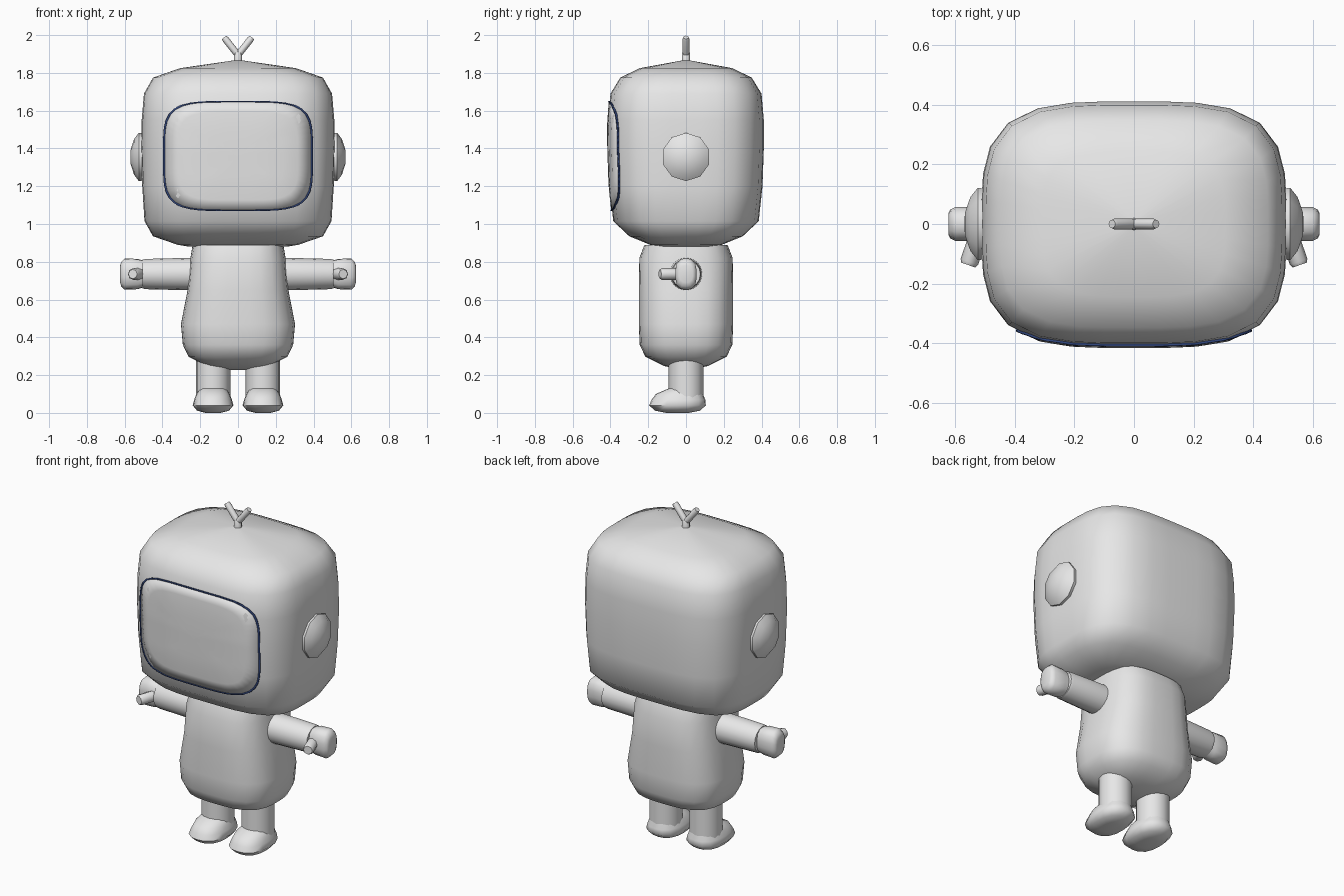
import bpy, bmesh, math
from mathutils import Vector, Matrix
from mathutils.bvhtree import BVHTree

if "Cube" in bpy.data.objects:
    bpy.data.objects.remove(bpy.data.objects["Cube"])


def material(name, color):
    m = bpy.data.materials.new(name)
    m.use_nodes = True
    m.diffuse_color = (*color, 1)
    m.node_tree.nodes["Principled BSDF"].inputs["Base Color"].default_value = (*color, 1)
    return m


GREY = material("light grey", (0.8, 0.8, 0.8))
NAVY = material("navy blue", (0.03, 0.06, 0.2))


def finish(name, bm, mat=GREY, angle=55):
    bmesh.ops.recalc_face_normals(bm, faces=bm.faces)
    mesh = bpy.data.meshes.new(name)
    bm.to_mesh(mesh)
    bm.free()
    mesh.materials.append(mat)
    obj = bpy.data.objects.new(name, mesh)
    bpy.context.collection.objects.link(obj)
    bpy.ops.object.select_all(action='DESELECT')
    obj.select_set(True)
    bpy.context.view_layer.objects.active = obj
    bpy.ops.object.shade_smooth_by_angle(angle=math.radians(angle))
    return obj


def superellipse(rx, ry, n, sides):
    """Rounded rectangle outline; n = 2 is an ellipse, larger is boxier."""
    pts = []
    for i in range(sides):
        a = 2 * math.pi * i / sides
        c, s = math.cos(a), math.sin(a)
        k = (abs(c) ** n + abs(s) ** n) ** (-1 / n)
        pts.append((rx * c * k, ry * s * k))
    return pts


def loft(name, rings, n=2, sides=16, matrix=Matrix(), angle=55):
    """Skin of (height, rx, ry, y shift) rings; the ends are capped."""
    bm = bmesh.new()
    loops = []
    for h, rx, ry, dy in rings:
        loops.append([bm.verts.new(matrix @ Vector((x, y + dy, h)))
                      for x, y in superellipse(rx, ry, n, sides)])
    for a, b in zip(loops, loops[1:]):
        for i in range(sides):
            j = (i + 1) % sides
            bm.faces.new((a[i], a[j], b[j], b[i]))
    for end in (loops[0], loops[-1]):
        bm.faces.new(end)
    return finish(name, bm, angle=angle)


def rod(name, start, end, r, sides=8):
    start, end = Vector(start), Vector(end)
    d = end - start
    m = Matrix.Translation(start) @ d.to_track_quat('Z', 'Y').to_matrix().to_4x4()
    rings = [(0, r, r, 0), (d.length * 0.9, r, r, 0), (d.length, r * 0.8, r * 0.8, 0)]
    return loft(name, rings, 2, sides, m)


# Head: boxy, with a low peaked crown
head = loft("head", [
    (0.88, 0.26, 0.14, 0), (0.89, 0.32, 0.19, 0), (0.935, 0.45, 0.30, 0),
    (1.015, 0.495, 0.385, 0), (1.2, 0.507, 0.405, 0), (1.4, 0.513, 0.412, 0),
    (1.55, 0.51, 0.412, 0), (1.69, 0.498, 0.40, 0), (1.775, 0.45, 0.348, 0),
    (1.825, 0.307, 0.245, 0), (1.868, 0.01, 0.01, 0)], 3.6, 32)

# Face screen: plate and navy rim wrapped onto the head
bm = bmesh.new()
bm.from_mesh(head.data)
tree = BVHTree.FromBMesh(bm)
bm.free()


def on_head(x, z, lift):
    hit = tree.ray_cast(Vector((x, -1, z)), Vector((0, 1, 0)))[0]
    return Vector((x, hit.y - lift, z))


def screen_part(name, scales, lift, mat, thick):
    bm = bmesh.new()
    sides = 64
    loops = [[bm.verts.new(on_head(x * k, 1.36 + z * k, lift))
              for x, z in superellipse(0.395, 0.291, 4.5, sides)] for k in scales]
    for a, b in zip(loops, loops[1:]):
        for i in range(sides):
            j = (i + 1) % sides
            bm.faces.new((a[i], a[j], b[j], b[i]))
    if scales[-1] < 0.1:
        bm.faces.new(loops[-1])
    obj = finish(name, bm, mat)
    mod = obj.modifiers.new("thickness", 'SOLIDIFY')
    mod.thickness = thick
    mod.offset = 0
    return obj


screen_part("screen", (0.985, 0.8, 0.6, 0.4, 0.2, 0.03), 0.003, GREY, 0.004)
screen_part("screen_rim", (1.0, 0.978), 0.004, NAVY, 0.008)

# Sprout antenna
rod("antenna_stem", (0, 0, 1.85), (0, 0, 1.91), 0.022)
for side, s in (("left", 1), ("right", -1)):
    rod("antenna_prong_" + side, (0, 0, 1.895), (s * 0.074, 0, 1.988), 0.018)

# Body: pear-shaped from the front, straight from the side
loft("body", [
    (0.228, 0.04, 0.03, 0), (0.248, 0.165, 0.115, 0), (0.297, 0.262, 0.215, 0),
    (0.36, 0.292, 0.245, 0), (0.47, 0.302, 0.25, 0), (0.65, 0.267, 0.25, 0),
    (0.82, 0.252, 0.247, 0), (0.89, 0.24, 0.22, 0)], 3, 28)

for side, s in (("left", 1), ("right", -1)):
    # Local z runs outward along the model's x; local x is up
    out = Matrix(((0, 0, s, 0), (0, 1, 0, 0), (1, 0, 0, 0), (0, 0, 0, 1)))
    ear = Matrix.Translation((0, 0, 1.355)) @ out
    arm = Matrix.Translation((0, 0, 0.735)) @ out

    loft("ear_" + side, [
        (0.47, 0.12, 0.12, 0), (0.525, 0.128, 0.128, 0), (0.55, 0.095, 0.095, 0),
        (0.568, 0.04, 0.04, 0), (0.57, 0.01, 0.01, 0)], 2, 10, ear)

    loft("arm_" + side, [
        (0.18, 0.088, 0.088, 0), (0.49, 0.08, 0.08, 0), (0.505, 0.076, 0.076, 0)],
        2, 16, arm)
    loft("hand_" + side, [
        (0.47, 0.06, 0.05, 0), (0.53, 0.08, 0.057, 0), (0.6, 0.083, 0.057, 0),
        (0.618, 0.065, 0.048, 0), (0.624, 0.045, 0.035, 0)], 2.8, 14, arm)
    rod("thumb_" + side, (s * 0.52, -0.03, 0.735), (s * 0.557, -0.138, 0.735), 0.031)

    # Legs and feet, toes pointing forward
    x = s * 0.132
    at = Matrix.Translation((x, 0, 0))
    loft("leg_" + side, [(0.08, 0.091, 0.092, 0), (0.32, 0.091, 0.092, 0)], 2, 16, at)
    loft("foot_" + side, [
        (0.0, 0.04, 0.06, -0.045), (0.012, 0.085, 0.12, -0.045),
        (0.04, 0.108, 0.15, -0.045), (0.07, 0.1, 0.142, -0.04),
        (0.1, 0.088, 0.125, -0.035), (0.13, 0.07, 0.088, -0.002),
        (0.138, 0.05, 0.06, 0)], 2.5, 16, at)
